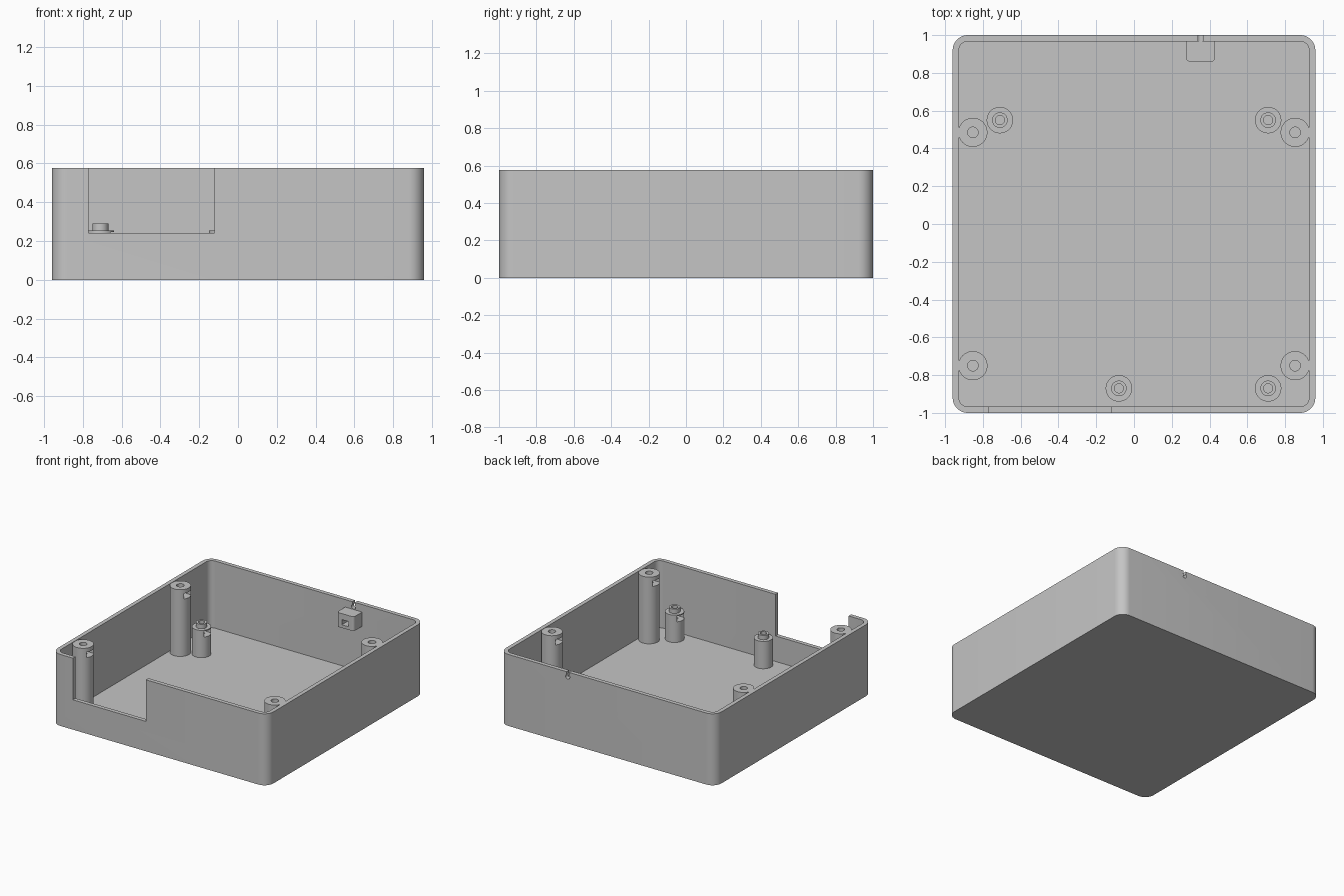
import bpy, bmesh, math

cube = bpy.data.objects.get("Cube")
if cube:
    bpy.data.objects.remove(cube, do_unlink=True)

W, D, H = 0.96, 1.0, 0.575      # half width, half depth, height
WALL, FLOOR = 0.033, 0.035

grey = bpy.data.materials.new("light grey plastic")
grey.use_nodes = True
GREY = (0.56, 0.56, 0.56, 1)
grey.diffuse_color = GREY
grey.node_tree.nodes["Principled BSDF"].inputs["Base Color"].default_value = GREY


def finish(name, bm):
    bmesh.ops.recalc_face_normals(bm, faces=bm.faces)
    mesh = bpy.data.meshes.new(name)
    bm.to_mesh(mesh)
    bm.free()
    mesh.materials.append(grey)
    obj = bpy.data.objects.new(name, mesh)
    bpy.context.collection.objects.link(obj)
    return obj


def rounded_box(name, x, y, z, radius=0, steps=10, front_only=False):
    """Box from (min, max) pairs with optional rounded vertical edges."""
    bm = bmesh.new()
    bmesh.ops.create_cube(bm, size=1)
    for v in bm.verts:
        v.co = [lo + (c + 0.5) * (hi - lo) for c, (lo, hi) in zip(v.co, (x, y, z))]
    if radius:
        middle = sum(y) / 2
        edges = [e for e in bm.edges
                 if abs(e.verts[0].co.z - e.verts[1].co.z) > 1e-4
                 and (not front_only or e.verts[0].co.y < middle)]
        bmesh.ops.bevel(bm, geom=edges, offset=radius, offset_type='OFFSET',
                        segments=steps, profile=0.5, affect='EDGES')
    return finish(name, bm)


def lathe(name, profile, x, y, steps=48):
    """Turn a (radius, z) profile about a vertical axis."""
    bm = bmesh.new()
    verts = [bm.verts.new((r, 0, z)) for r, z in profile]
    edges = [bm.edges.new(pair) for pair in zip(verts, verts[1:])]
    bmesh.ops.spin(bm, geom=verts + edges, cent=(0, 0, 0), axis=(0, 0, 1),
                   angle=math.tau, steps=steps)
    bmesh.ops.remove_doubles(bm, verts=bm.verts, dist=1e-5)
    bmesh.ops.translate(bm, verts=bm.verts, vec=(x, y, 0))
    return finish(name, bm)


def cut(obj, *cutters):
    bpy.context.view_layer.objects.active = obj
    for cutter in cutters:
        mod = obj.modifiers.new("cut", 'BOOLEAN')
        mod.operation, mod.solver, mod.object = 'DIFFERENCE', 'EXACT', cutter
        bpy.ops.object.modifier_apply(modifier=mod.name)
        bpy.data.objects.remove(cutter, do_unlink=True)


def smooth(obj):
    bpy.ops.object.select_all(action='DESELECT')
    obj.select_set(True)
    bpy.context.view_layer.objects.active = obj
    bpy.ops.object.shade_smooth_by_angle(angle=math.radians(30))


# Open tray with a large front opening and a keyhole cable notch at the back
tray = rounded_box("tray", (-W, W), (-D, D), (0, H), 0.08)
cavity = rounded_box("cavity", (WALL - W, W - WALL), (WALL - D, D - WALL),
                     (FLOOR, H + 0.1), 0.047)
opening = rounded_box("opening", (-0.77, -0.12), (-D - 0.1, -D + WALL + 0.01),
                      (0.24, H + 0.1))
NOTCH_X = 0.352
notch = rounded_box("notch", (NOTCH_X - 0.012, NOTCH_X + 0.012), (0.93, 1.1),
                    (0.54, H + 0.1))
bm = bmesh.new()
bmesh.ops.create_cone(bm, cap_ends=True, segments=24, radius1=0.019, radius2=0.019, depth=0.2)
for v in bm.verts:
    v.co = (v.co.x + NOTCH_X, v.co.z + D, v.co.y + 0.537)
keyhole = finish("keyhole", bm)
cut(tray, cavity, opening, notch, keyhole)
smooth(tray)


def nut_slot(x, y, side, z):
    ends = sorted((x - side * 0.035, x + side * 0.15))
    return rounded_box("nut_slot", ends, (y - 0.045, y + 0.045), z)


# Tall lid screw posts, each with a blind hole and a nut slot facing inward
BASE = FLOOR - 0.01
TOP = H - 0.003
for y, place in ((-0.75, "front"), (0.485, "back")):
    for side, hand in ((-1, "right"), (1, "left")):
        post = lathe(f"{place}_{hand}_screw_post",
                     [(0, BASE), (0.077, BASE), (0.077, TOP), (0.028, TOP),
                      (0.028, 0.4), (0, 0.4)], side * 0.853, y)
        cut(post, nut_slot(side * 0.853, y, -side, (0.495, 0.54)))
        smooth(post)

# Short board standoffs with a hollow locating collar
for i, (x, y, face) in enumerate(((-0.71, 0.55, 1), (0.71, 0.55, -1),
                                  (0.71, -0.87, -1), (-0.08, -0.87, 1))):
    standoff = lathe(f"board_standoff_{i + 1}",
                     [(0, BASE), (0.07, BASE), (0.07, 0.255), (0.041, 0.255),
                      (0.041, 0.29), (0.024, 0.29), (0.024, 0.12), (0, 0.12)], x, y)
    cut(standoff, nut_slot(x, y, face, (0.2, 0.246)))
    smooth(standoff)

# Cable holder block on the back wall with a square socket
block = rounded_box("cable_holder", (0.277, 0.428), (0.86, 0.975), (0.4, 0.515),
                    0.018, 6, front_only=True)
cut(block, rounded_box("socket", (0.322, 0.383), (0.8, 0.94), (0.425, 0.467)))
smooth(block)
